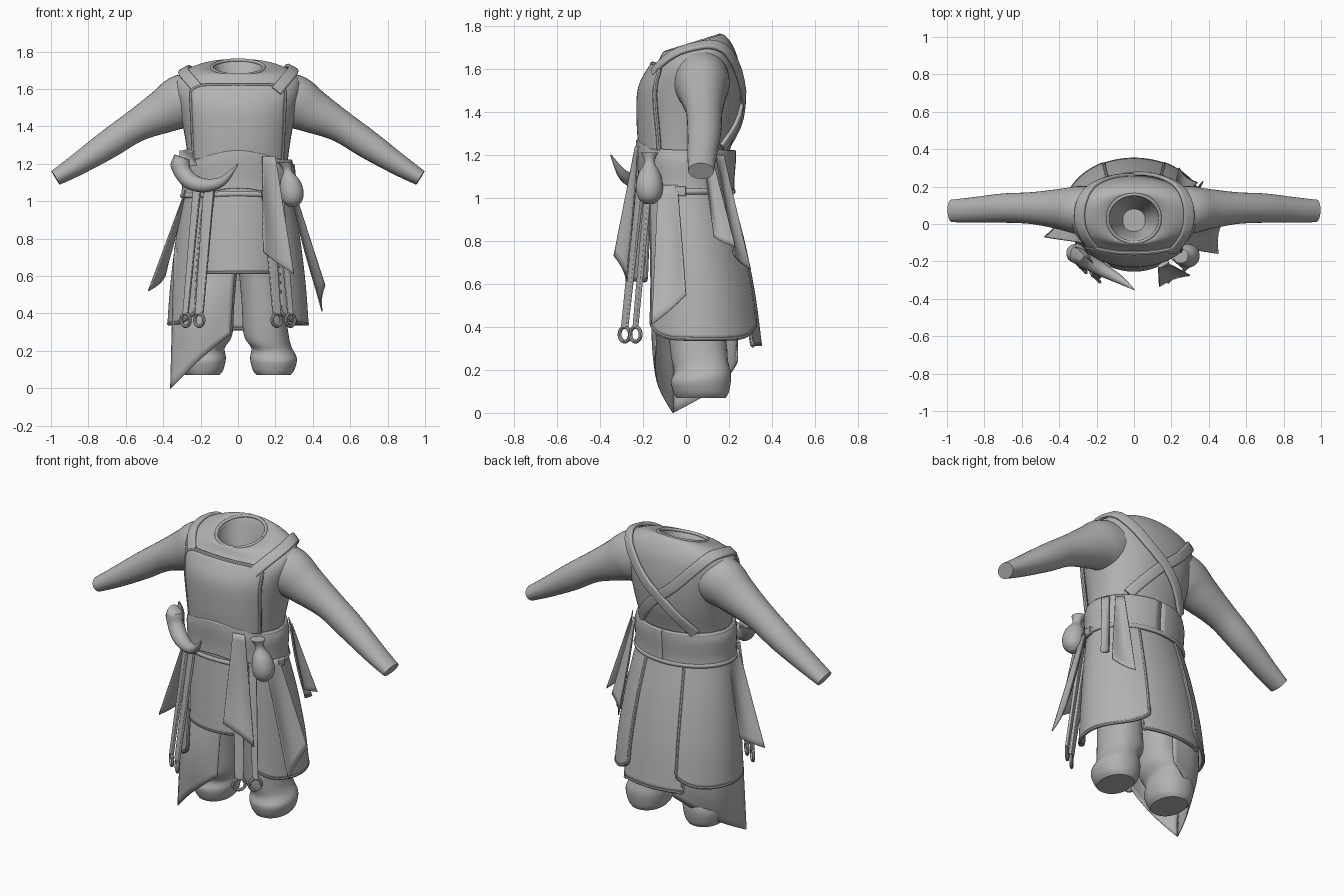
import bpy, bmesh, math
from math import sin, cos, pi, radians
from mathutils import Vector
from mathutils.bvhtree import BVHTree

cube = bpy.data.objects.get("Cube")
if cube:
    bpy.data.objects.remove(cube, do_unlink=True)

grey = bpy.data.materials.new("plain grey")
grey.use_nodes = True
tone = (0.45, 0.45, 0.45, 1)
grey.diffuse_color = tone
grey.node_tree.nodes["Principled BSDF"].inputs["Base Color"].default_value = tone


def spline(pts, t):
    """Smooth interpolation through a list of tuples."""
    k = max(0, min(1, t)) * (len(pts) - 1)
    i = min(int(k), len(pts) - 2)
    f = k - i
    quad = [pts[max(0, min(len(pts) - 1, i + d))] for d in (-1, 0, 1, 2)]
    return [b + f * (c - a + f * (2 * a - 5 * b + 4 * c - d + f * (3 * (b - c) + d - a))) / 2
            for a, b, c, d in zip(*quad)]


def section(u, power):
    c, s = cos(2 * pi * u), sin(2 * pi * u)
    bend = lambda q: math.copysign(abs(q) ** (2 / power), q)
    return bend(c), bend(s)


def grid(name, fn, nu, nv, ring=False, thick=0):
    """Surface from fn(u, v); rings get end caps, sheets get thickness."""
    span = nu if ring else nu - 1
    verts = [fn(i / span, j / (nv - 1)) for j in range(nv) for i in range(nu)]
    faces = [(j * nu + i, j * nu + (i + 1) % nu, (j + 1) * nu + (i + 1) % nu, (j + 1) * nu + i)
             for j in range(nv - 1) for i in range(span)]
    if ring:
        faces += [tuple(range(nu))[::-1], tuple(range((nv - 1) * nu, nv * nu))]
    mesh = bpy.data.meshes.new(name)
    mesh.from_pydata([tuple(v) for v in verts], [], faces)
    bm = bmesh.new()
    bm.from_mesh(mesh)
    bmesh.ops.recalc_face_normals(bm, faces=bm.faces)
    bm.to_mesh(mesh)
    bm.free()
    ob = bpy.data.objects.new(name, mesh)
    bpy.context.collection.objects.link(ob)
    return finish(ob, thick)


def finish(ob, thick=0):
    ob.data.materials.append(grey)
    bpy.ops.object.select_all(action='DESELECT')
    ob.select_set(True)
    bpy.context.view_layer.objects.active = ob
    bpy.ops.object.shade_smooth_by_angle(angle=radians(40))
    if thick:
        mod = ob.modifiers.new("thickness", 'SOLIDIFY')
        mod.thickness, mod.offset = thick, 0
    return ob


def loft(name, rings, power=2.2, steps=40):
    """Stacked rings of (z, cx, cy, rx, ry, tilt)."""
    def fn(u, v):
        z, cx, cy, rx, ry, tilt = spline(rings, v)
        c, s = section(u, power)
        return cx + rx * c, cy + ry * s, z + tilt * ry * s
    return grid(name, fn, 48, steps, ring=True)


def tube(name, path, radii, hint=(0, 1, 0), power=2, sides=20, steps=32):
    """Sweep along a path; radii are (sideways, along hint)."""
    def fn(u, v):
        p = Vector(spline(path, v))
        d = Vector(spline(path, v + 0.01)) - Vector(spline(path, v - 0.01))
        side = d.cross(hint(p) if callable(hint) else Vector(hint)).normalized()
        up = side.cross(d).normalized()
        a, b = spline(radii, v)
        c, s = section(u, power)
        return p + side * a * c + up * b * s
    return grid(name, fn, sides, steps, ring=True)


def wrap(name, a0, a1, rows, thick=0.015, lift=lambda u, v: 0, hem=True):
    """Sheet around the body; angle 0 is front, 90 is +x; rows of (z, cy, rx, ry)."""
    def fn(u, v):
        a = radians(a0 + (a1 - a0) * u)
        z, cy, rx, ry = spline(rows, v)
        return rx * sin(a), cy - ry * cos(a), z + lift(u, v)
    grid(name, fn, 48, 20, thick=thick)
    if hem:
        edge = [fn(0, k / 6) for k in range(7)] + [fn(k / 20, 1) for k in range(1, 20)] \
            + [fn(1, 1 - k / 6) for k in range(7)]
        tube(name + "_hem", edge, [(0.01, 0.01)] * 2, (0.1, 0.2, 0.97), sides=8, steps=90)


def cloth(name, tl, tr, bl, br, bow=0.02):
    """Hanging rag between four corners with a soft fold."""
    tl, tr, bl, br = map(Vector, (tl, tr, bl, br))
    fold = (tr - tl).cross(bl - tl).normalized()

    def fn(u, v):
        p = tl.lerp(tr, u).lerp(bl.lerp(br, u), v)
        return p + fold * bow * sin(pi * u) * sin(pi * v * 0.8)
    return grid(name, fn, 16, 16, thick=0.006)


# Shirt body with open neck
torso = loft("shirt_body", [
    (0.92, 0, 0, 0.26, 0.18, 0), (1.08, 0, 0, 0.265, 0.19, 0), (1.2, 0, 0, 0.265, 0.2, 0),
    (1.35, 0, 0.015, 0.285, 0.226, 0), (1.5, 0, 0.025, 0.315, 0.232, 0),
    (1.61, 0, 0.04, 0.34, 0.205, 0.1), (1.675, 0, 0.045, 0.315, 0.172, 0.2),
    (1.715, 0, 0.035, 0.225, 0.145, 0.28), (1.715, 0, 0.03, 0.14, 0.128, 0.31),
    (1.67, 0, 0.03, 0.12, 0.105, 0.3), (1.5, 0, 0.02, 0.06, 0.06, 0)], steps=60)
bm = bmesh.new()
bm.from_mesh(torso.data)
skin = BVHTree.FromBMesh(bm)
bm.free()

# Collar band
rim = [(0.14 * cos(k * pi / 12), 0.03 + 0.128 * sin(k * pi / 12), 1.715 + 0.04 * sin(k * pi / 12))
       for k in range(25)]
tube("collar", rim, [(0.009, 0.009)] * 2, (0, 0, 1), sides=10, steps=60)

# Bib plate and its piping
def bib(u, v):
    s = 2 * u - 1
    x, z = s * (0.225 + 0.02 * v), 1.22 + 0.395 * v - 0.03 * abs(s) ** 8 * v
    spot, normal = skin.ray_cast(Vector((x, -1, z)), Vector((0, 1, 0)))[:2]
    return spot + normal * 0.012

grid("bib", bib, 30, 24, thick=0.014)
piping = [bib(0, k / 8) for k in range(9)] + [bib(k / 20, 1) for k in range(1, 20)] \
    + [bib(1, 1 - k / 8) for k in range(9)]
tube("bib_piping", piping, [(0.011, 0.011)] * 2, (0, 1, 0.1), sides=8, steps=100)

# Waist sash and cord
wrap("waist_sash", -180, 180, [(1.22, 0, 0.275, 0.222), (1.17, 0, 0.292, 0.222),
     (1.08, 0, 0.29, 0.215), (1.02, 0, 0.295, 0.215)], 0.02,
     lambda u, v: 0.05 * max(0, -cos(2 * pi * u)) ** 4, hem=False)
for label, z, rx, ry, arch in (("sash_rolled_edge", 1.21, 0.28, 0.22, 0.05), ("belt_cord", 1.03, 0.298, 0.219, 0.01)):
    loop = [(rx * sin(a), -ry * cos(a), z + arch * max(0, cos(a)) ** 4)
            for a in (k * pi / 18 for k in range(37))]
    tube(label, loop, [(0.012, 0.014)] * 2, (0, 0, 1), sides=10, steps=80)

# Skirt panels
corner = lambda u, v: 0.07 * v * abs(2 * u - 1) ** 5
wrap("front_apron", -40, 40, [(1.04, 0, 0.28, 0.215), (0.85, 0, 0.28, 0.23), (0.62, 0, 0.28, 0.245)])
side_rows = [(1.04, 0, 0.283, 0.207), (0.8, 0.03, 0.325, 0.24),
             (0.55, 0.055, 0.355, 0.268), (0.345, 0.065, 0.37, 0.285)]
wrap("left_skirt", 38, 154, side_rows, lift=corner)
wrap("right_skirt", -154, -38, side_rows, lift=corner)
wrap("back_skirt", 150, 210, [(1.04, 0, 0.28, 0.2), (0.8, 0.03, 0.32, 0.235),
     (0.55, 0.05, 0.35, 0.265), (0.32, 0.06, 0.38, 0.285)])

# Mirrored parts
for s, side in ((1, "left"), (-1, "right")):
    arm = [(0.2, 0.07, 1.55), (0.3, 0.075, 1.53), (0.4, 0.08, 1.48), (0.55, 0.085, 1.4),
           (0.7, 0.085, 1.3), (0.86, 0.075, 1.195), (0.975, 0.07, 1.125)]
    girth = [(0.14, 0.13), (0.145, 0.128), (0.118, 0.108), (0.086, 0.085),
             (0.076, 0.078), (0.058, 0.068), (0.043, 0.06)]
    tube(side + "_sleeve", [(s * x, y, z) for x, y, z in arm], girth, sides=32, steps=40)

    loft(side + "_trouser_leg", [(z, s * x, y, rx, ry, tilt) for z, x, y, rx, ry, tilt in (
        (1, 0.12, 0.02, 0.13, 0.15, 0), (0.7, 0.115, 0.03, 0.115, 0.145, 0),
        (0.45, 0.135, 0.04, 0.115, 0.13, 0), (0.29, 0.15, 0.06, 0.12, 0.13, 0.2),
        (0.22, 0.178, 0.07, 0.108, 0.125, 0.2), (0.16, 0.19, 0.07, 0.125, 0.14, 0.1),
        (0.1, 0.19, 0.07, 0.112, 0.13, 0), (0.07, 0.19, 0.07, 0.09, 0.115, 0))])

    # Shoulder strap, crossing at the back
    rough = [(0.205, -0.155, 1.59), (0.28, -0.05, 1.68), (0.295, 0.06, 1.71), (0.245, 0.17, 1.68),
             (0.1, 0.26, 1.52), (-0.05, 0.27, 1.39), (-0.2, 0.2, 1.22)]
    path = []
    for k in range(25):
        x, y, z = spline(rough, k / 24)
        spot, normal = skin.find_nearest(Vector((s * x, y, z)))[:2]
        path.append(spot + normal * (0.01 + 0.004 * s))
    tube(side + "_strap", path, [(0.03, 0.011)] * 2, lambda p: skin.find_nearest(p)[1], power=4, steps=50)

    # Hanging tool bars ending in rings
    for label, top, end, wide in (("inner", (0.155, -0.215, 1.06), (0.207, -0.285, 0.4), 0.032),
                                  ("outer", (0.22, -0.175, 1.06), (0.28, -0.235, 0.4), 0.022)):
        a, b = ((s * p[0], p[1], p[2]) for p in (top, end))
        tube(f"{side}_{label}_bar", [a, b], [(wide, 0.01), (wide * 0.75, 0.008)],
             (s * 0.5, -0.85, 0), power=6, steps=4)
        bpy.ops.mesh.primitive_torus_add(major_radius=0.034, minor_radius=0.009, major_segments=24,
                                         minor_segments=8, location=(b[0], b[1], 0.365),
                                         rotation=(pi / 2, 0, s * pi / 4))
        ring = bpy.context.object
        ring.name = f"{side}_{label}_ring"
        finish(ring)

# Hanging rags
cloth("front_left_rag", (0.13, -0.235, 1.24), (0.2, -0.22, 1.24), (0.135, -0.335, 0.73), (0.3, -0.275, 0.61))
cloth("left_hip_rag", (0.27, -0.13, 1.06), (0.3, -0.04, 1.06), (0.45, -0.16, 0.41), (0.465, 0, 0.55))
cloth("left_rear_rag", (0.3, 0.08, 1.2), (0.275, 0.12, 1.2), (0.345, 0.13, 0.82), (0.37, 0.23, 0.77))
cloth("left_back_rag", (0.25, 0.14, 1.2), (0.215, 0.175, 1.2), (0.34, 0.22, 0.74), (0.24, 0.3, 0.67))
cloth("right_hip_rag", (-0.28, 0, 1.06), (-0.28, -0.1, 1.06), (-0.39, 0.04, 0.6), (-0.48, -0.07, 0.52))

# Long under cloth wrapping the right leg
cloth("under_cloth_front", (-0.34, -0.03, 0.75), (-0.01, -0.13, 0.75), (-0.36, -0.06, 0), (-0.04, -0.14, 0.29), -0.06)
cloth("under_cloth_back", (-0.05, 0.24, 0.75), (-0.34, -0.03, 0.75), (-0.08, 0.24, 0.24), (-0.36, -0.06, 0), -0.13)

# Drinking horn with a hollow mouth, and its tie
tube("horn", [(-0.305, -0.165, 1.16), (-0.312, -0.155, 1.205), (-0.295, -0.17, 1.155), (-0.25, -0.2, 1.105),
              (-0.17, -0.245, 1.085), (-0.08, -0.295, 1.11), (0, -0.35, 1.2)],
     [(0.03, 0.03), (0.052, 0.052), (0.047, 0.047), (0.044, 0.044), (0.036, 0.036),
      (0.024, 0.024), (0.003, 0.003)], (0.5, 0.85, 0), steps=50)
cloth("horn_tie", (-0.31, -0.12, 1.27), (-0.25, -0.18, 1.28), (-0.32, -0.13, 1.2), (-0.22, -0.21, 1.19))

# Drawstring pouch and buckle
loft("pouch", [(z, x, -0.17, r, r, 0) for z, x, r in (
    (1.21, 0.25, 0.04), (1.165, 0.265, 0.024), (1.11, 0.28, 0.052), (1.05, 0.288, 0.063),
    (1, 0.29, 0.052), (0.972, 0.29, 0.022))], power=2, steps=24)
tube("belt_buckle", [(0.297, -0.05, 1.03), (0.302, 0, 1.03)], [(0.022, 0.014)] * 2, (1, 0, 0), power=6, steps=3)
